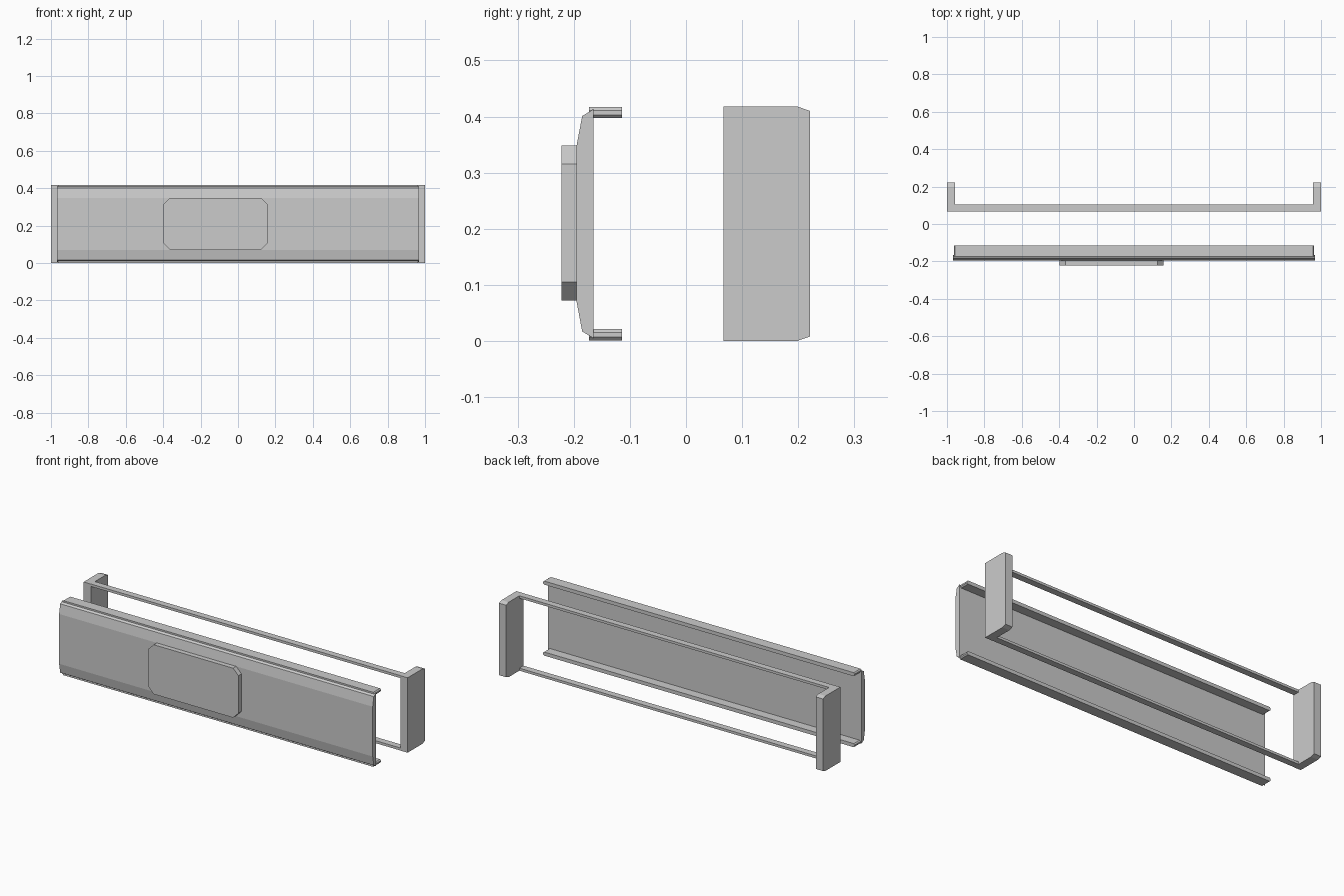
import bpy, bmesh

if "Cube" in bpy.data.objects:
    bpy.data.objects.remove(bpy.data.objects["Cube"])

def prism(name, pts, lo, hi, axis):
    """Extrude a 2D outline along x (pts are y,z) or along y (pts are x,z)."""
    bm = bmesh.new()
    place = (lambda p, t: (t, p[0], p[1])) if axis == 'x' else (lambda p, t: (p[0], t, p[1]))
    a = [bm.verts.new(place(p, lo)) for p in pts]
    b = [bm.verts.new(place(p, hi)) for p in pts]
    bm.faces.new(a)
    bm.faces.new(b[::-1])
    n = len(pts)
    for i in range(n):
        j = (i + 1) % n
        bm.faces.new((a[i], b[i], b[j], a[j]))
    bmesh.ops.recalc_face_normals(bm, faces=bm.faces)
    mesh = bpy.data.meshes.new(name)
    bm.to_mesh(mesh)
    bm.free()
    ob = bpy.data.objects.new(name, mesh)
    bpy.context.collection.objects.link(ob)
    return ob

def cut_rect(x0, x1, z0, z1, c):
    """Rectangle with cut corners."""
    return [(x0 + c, z0), (x1 - c, z0), (x1, z0 + c), (x1, z1 - c),
            (x1 - c, z1), (x0 + c, z1), (x0, z1 - c), (x0, z0 + c)]

def rect(a0, a1, b0, b1):
    return [(a0, b0), (a1, b0), (a1, b1), (a0, b1)]

H = 0.418

# Front panel with sloped upper and lower edges
prism("front_panel", [(-0.165, 0.005), (-0.185, 0.017), (-0.195, 0.07), (-0.195, 0.348),
                      (-0.185, 0.401), (-0.165, 0.413)], -0.968, 0.968, 'x')

# Raised plate on the front panel
prism("front_plate", cut_rect(-0.398, 0.158, 0.072, 0.348, 0.033), -0.222, -0.194, 'y')

# Rails behind the panel and crossbars of the rear frame
for side, rail_z, bar_z in (("lower", 0.001, 0.0), ("upper", H - 0.021, H - 0.014)):
    prism(side + "_rail", cut_rect(-0.962, 0.962, rail_z, rail_z + 0.02, 0.006),
          -0.173, -0.114, 'y')
    prism(side + "_crossbar", rect(0.068, 0.104, bar_z, bar_z + 0.014), -0.957, 0.957, 'x')

# End brackets of the rear frame, chamfered at the back
bracket = [(0.067, 0), (0.198, 0), (0.221, 0.008), (0.221, H - 0.008), (0.198, H), (0.067, H)]
for side, s in (("left", -1), ("right", 1)):
    prism(side + "_bracket", bracket, s * 0.956, s * 1.0, 'x')
